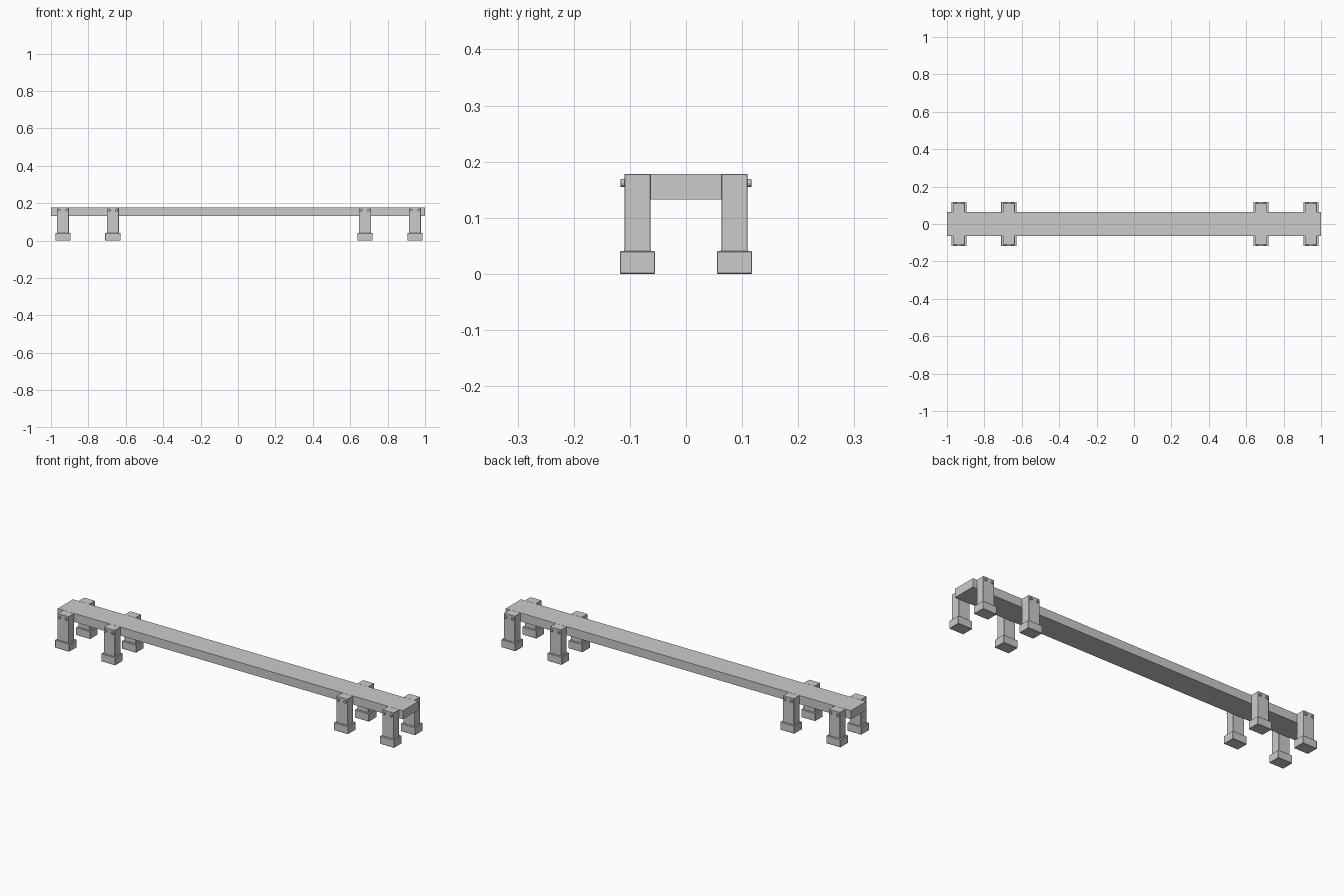
import bpy, math

if "Cube" in bpy.data.objects:
    bpy.data.objects.remove(bpy.data.objects["Cube"])

def box(name, x, y, z, bevel=0.0):
    """Box from (min, max) ranges, with an optional small chamfer."""
    bpy.ops.mesh.primitive_cube_add(size=1, location=[(r[0] + r[1]) / 2 for r in (x, y, z)])
    o = bpy.context.object
    o.name = name
    o.scale = [r[1] - r[0] for r in (x, y, z)]
    bpy.ops.object.transform_apply(location=False, rotation=False, scale=True)
    if bevel:
        m = o.modifiers.new("chamfer", 'BEVEL')
        m.width = bevel
        m.segments = 1
    return o

def span(centre, half):
    return (centre - half, centre + half)

# Long plank top
box("plank", (-1, 1), (-0.063, 0.063), (0.133, 0.178))

# Four pairs of legs, each with a foot block and two bolts
for x in (-0.936, -0.669, 0.679, 0.946):
    for side in (-1, 1):
        box("leg", span(x, 0.032), span(side * 0.0865, 0.0235), (0.035, 0.178), 0.001)
        box("foot", span(x, 0.041), span(side * 0.0865, 0.0315), (0.0, 0.041), 0.0015)
        # Thin collar where the leg meets the foot
        box("foot_collar", span(x, 0.0325), span(side * 0.0865, 0.024), (0.038, 0.044))
        for dx in (-0.02, 0.02):
            bpy.ops.mesh.primitive_cylinder_add(
                vertices=12, radius=0.0075, depth=0.010,
                location=(x + dx, side * 0.112, 0.162),
                rotation=(math.pi / 2, 0, 0))
            bolt = bpy.context.object
            bolt.name = "bolt"
            m = bolt.modifiers.new("rounded_head", 'BEVEL')
            m.width = 0.0015
            m.segments = 1
